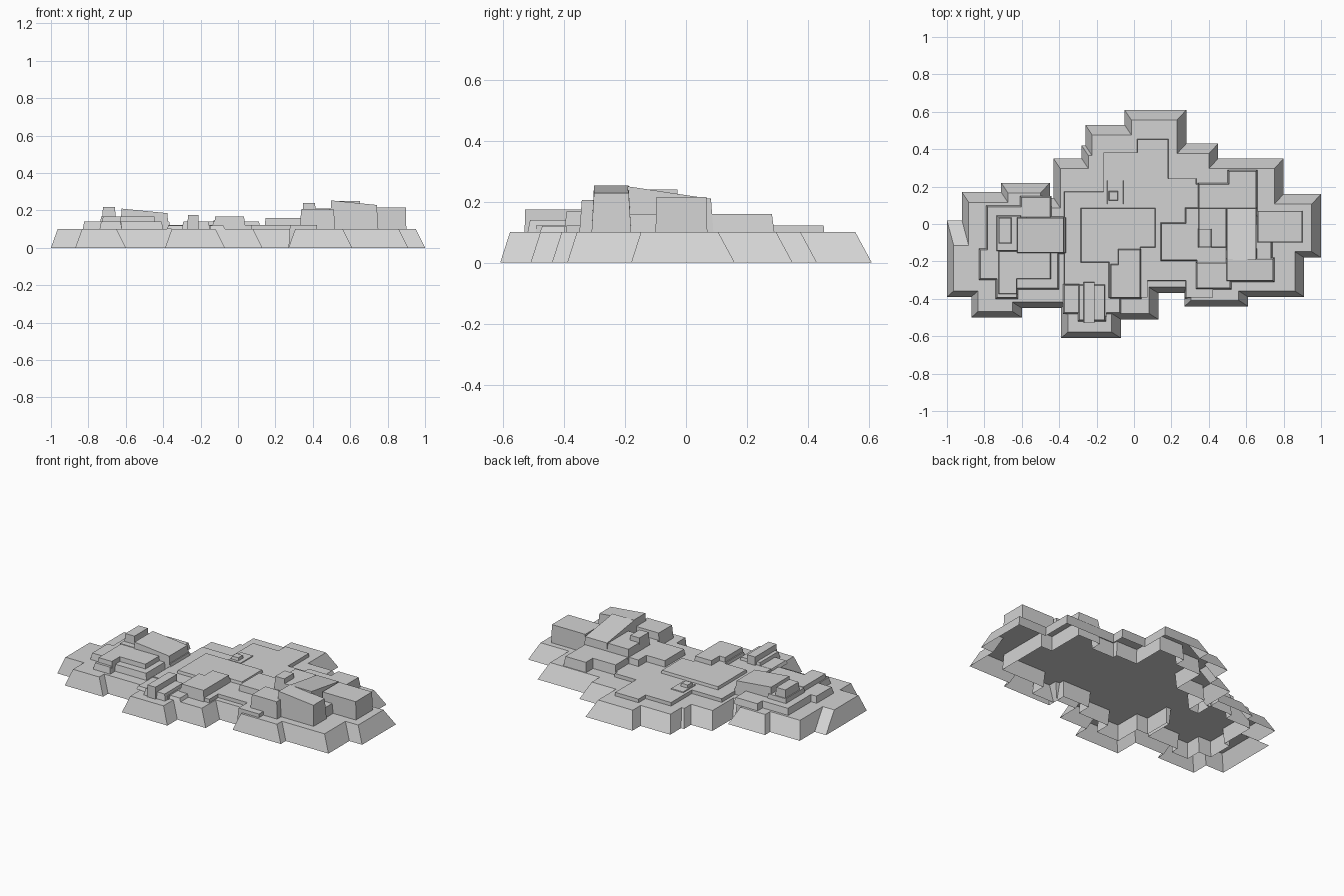
import bpy
import bmesh

default_cube = bpy.data.objects.get("Cube")
if default_cube:
    bpy.data.objects.remove(default_cube, do_unlink=True)

UNIT = 0.01        # outlines are given in hundredths
SHELF = 0.1        # height of the base plateau

stone = bpy.data.materials.new("light_grey_stone")
stone.use_nodes = True
stone_colour = (0.65, 0.65, 0.65, 1)
stone.diffuse_color = stone_colour
stone.node_tree.nodes["Principled BSDF"].inputs["Base Color"].default_value = stone_colour


def corners(steps):
    """Turn alternating x and y coordinates into a closed right-angled outline."""
    points = []
    for i in range(0, len(steps), 2):
        following_x = steps[(i + 2) % len(steps)]
        points.append((steps[i] * UNIT, steps[i + 1] * UNIT))
        points.append((following_x * UNIT, steps[i + 1] * UNIT))
    return points


def terrace(name, steps, top, bottom=SHELF, taper=0.008, slope=(0, 0), adjust=None):
    """Open-bottomed block with leaning walls; slope tilts its top about its centre."""
    mesh = bpy.data.meshes.new(name)
    bm = bmesh.new()
    outline = [bm.verts.new((x, y, bottom)) for x, y in corners(steps)]
    cap = bm.faces.new(outline)
    cap.normal_update()
    if cap.normal.z < 0:
        cap.normal_flip()
    centre = cap.calc_center_bounds()
    bmesh.ops.inset_region(bm, faces=[cap], thickness=taper,
                           use_boundary=True, use_even_offset=True)
    for vert in cap.verts:
        tilt = slope[0] * (vert.co.x - centre.x) + slope[1] * (vert.co.y - centre.y)
        vert.co.z = top + tilt
        if adjust:
            adjust(vert.co)
    bm.normal_update()
    bm.to_mesh(mesh)
    bm.free()
    mesh.materials.append(stone)
    block = bpy.data.objects.new(name, mesh)
    bpy.context.collection.objects.link(block)
    return block


def shape_base_rim(co):
    """The back bank is gentler than the front, with one long ramp on the -x end."""
    co.x -= 0.007
    co.y -= 0.011
    if co.x < -0.85 and abs(co.y) < 0.08:
        co.y -= 0.08


# Wide sloping base
terrace("rock_base",
        [-5, 61, 28, 43, 45, 35, 80, 16, 100, -18, 91, -39, 61, -44, 27, -37,
         13, -51, -7, -61, -39, -45, -60, -50, -87, -39, -100, 2, -92, 17,
         -71, 22, -45, 14, -43, 35, -28, 42, -26, 53],
        top=SHELF, bottom=0, taper=0.043, adjust=shape_base_rim)

# Core that rises through the base and forms the lowest step
terrace("rock_core",
        [-17, 39, 1, 46, 19, 25, 34, 22, 50, 29, 66, 5, 74, -30, 43, -40,
         27, -31, 8, -40, -14, -50, -30, -33, -38, -16, -40, -35, -62, -40,
         -74, -30, -83, -13, -79, 10, -61, 15, -45, 4, -38, 18],
        top=0.122, bottom=0)

# Middle terraces
terrace("middle_low_step", [-29, 9, 12, -13, 4, -40, -14, -21], top=0.14)
terrace("middle_high_step", [-9, -13, 4, -40, -13, -21], top=0.168)
terrace("front_ledge", [-30, -32, -15, -52], top=0.14)
terrace("front_low_ledge", [-38, -32, -7, -48], top=0.12)
terrace("front_ridge", [-27, -31, -21, -53], top=0.175, taper=0.002)
terrace("back_patch", [-15, 24, -5, 10], top=0.127)
terrace("back_knob", [-14, 18, -8, 12], top=0.145)

# Terraces on the -x end
terrace("side_plateau",
        [-79, 10, -61, 15, -44, 4, -36, -16, -40, -35, -62, -40, -74, -30, -83, -13],
        top=0.14)
terrace("side_front_step", [-73, -14, -44, -30, -62, -38], top=0.168)
terrace("side_sloped_slab", [-63, 4, -37, -16], top=0.197, slope=(-0.1, 0))
terrace("side_middle_step", [-74, 5, -60, -15], top=0.168)
terrace("side_tower", [-73, 4, -65, -11], top=0.218)

# Terraces on the +x end
terrace("tall_end_plateau",
        [50, 29, 66, 5, 74, -30, 33, -20, 14, 1, 27, 9, 34, 22], top=0.16)
terrace("tall_end_front_step", [33, -20, 52, -35], top=0.205)
terrace("tall_end_back_step", [34, 9, 50, -13], top=0.21)
terrace("tall_end_tower", [34, -2, 42, -13], top=0.24)
terrace("tall_end_ramp", [49, 9, 66, -20], top=0.23, slope=(0, -0.15))
terrace("tall_end_sloped_slab", [49, -18, 75, -31], top=0.241, slope=(-0.1, 0))
terrace("tall_end_block", [66, 7, 90, -10], top=0.215, taper=0.003)
